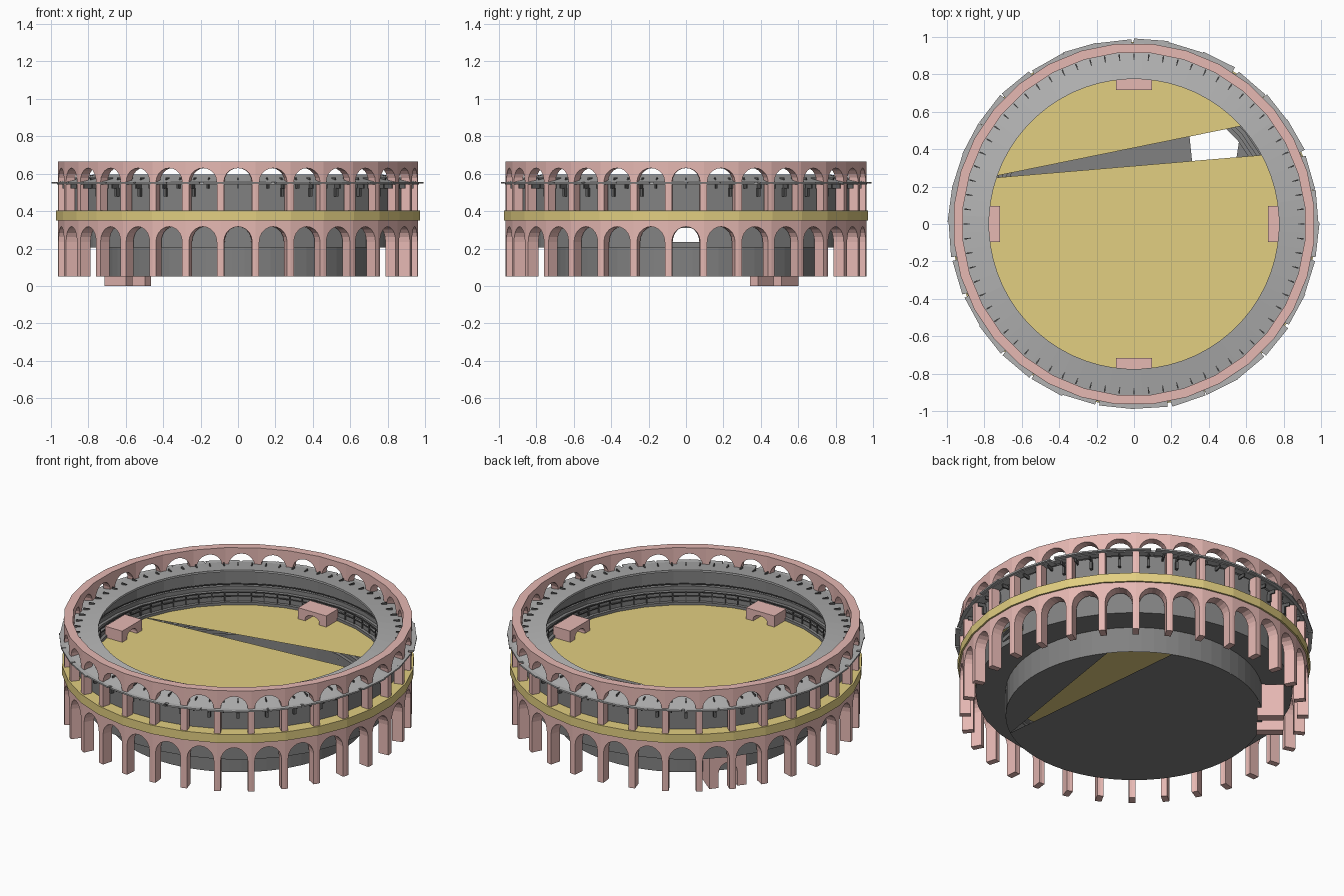
import bpy, bmesh, math, random
from mathutils import Matrix, Vector

if "Cube" in bpy.data.objects:
    bpy.data.objects.remove(bpy.data.objects["Cube"])
random.seed(4)
N = 32
H = math.pi / N


def mat(name, c):
    m = bpy.data.materials.new(name)
    m.diffuse_color = (*c, 1)
    m.use_nodes = True
    m.node_tree.nodes["Principled BSDF"].inputs["Base Color"].default_value = m.diffuse_color
    return m


PINK = mat("pink stone", (0.79, 0.48, 0.45))
SAND = mat("sand yellow", (0.76, 0.62, 0.22))
ROOF = mat("roof grey", (0.45, 0.45, 0.45))
GREY = mat("wall grey", (0.22, 0.22, 0.22))
DARK = mat("dark grey", (0.11, 0.11, 0.11))


def finish(bm, name, material, recalc=True):
    bmesh.ops.remove_doubles(bm, verts=bm.verts, dist=1e-5)
    if recalc:
        bmesh.ops.recalc_face_normals(bm, faces=bm.faces)
    me = bpy.data.meshes.new(name)
    bm.to_mesh(me)
    bm.free()
    me.materials.append(material)
    ob = bpy.data.objects.new(name, me)
    bpy.context.collection.objects.link(ob)
    return ob


def lathe(name, prof, material, n=64, closed=False, skip=None):
    """Revolve an (r, z) profile; skip(i, j) leaves a face out."""
    bm = bmesh.new()
    rings = []
    for i in range(n):
        a = 2 * math.pi * (i + 0.5) / n
        rings.append([bm.verts.new((r * math.cos(a), r * math.sin(a), z)) for r, z in prof])
    m = len(prof)
    for i in range(n):
        A, B = rings[i], rings[(i + 1) % n]
        for j in range(m if closed else m - 1):
            k = (j + 1) % m
            if not (skip and skip(i, j)):
                bm.faces.new((A[j], B[j], B[k], A[k]))
    return finish(bm, name, material)


def box(bm, size, mtx):
    bmesh.ops.create_cube(bm, size=1, matrix=mtx @ Matrix.Diagonal((*size, 1)))


def polar(a, r, z):
    return Matrix.Rotation(a, 4, 'Z') @ Matrix.Translation((r, 0, z))


def arch_outline(z0, spring, crown, top, open_u=0.8, seg=10):
    pts = [(-1, z0), (-open_u, z0)]
    for k in range(seg + 1):
        t = math.pi * (1 - k / seg)
        pts.append((open_u * math.cos(t), spring + (crown - spring) * math.sin(t)))
    return pts + [(open_u, z0), (1, z0), (1, top), (-1, top)]


def arch_panel(bm, pts, place):
    """Extrude an arch outline; place(u, z, side) gives the position."""
    f = [bm.verts.new(place(u, z, 1)) for u, z in pts]
    b = [bm.verts.new(place(u, z, 0)) for u, z in pts]
    bm.faces.new(f)
    bm.faces.new(b[::-1])
    for i in range(len(pts)):
        j = (i + 1) % len(pts)
        bm.faces.new((f[j], f[i], b[i], b[j]))


def arcade(name, ro, ri, *levels):
    bm = bmesh.new()
    pts = arch_outline(*levels)
    for i in range(N):
        rot = Matrix.Rotation(2 * math.pi * i / N, 3, 'Z')

        def place(u, z, s):
            r = ro if s else ri
            return rot @ Vector((r * math.cos(H), u * r * math.sin(H), z))
        arch_panel(bm, pts, place)
    finish(bm, name, PINK)


# Outer arcades and the band between them
arcade("lower_arcade", 0.968, 0.905, 0.05, 0.235, 0.317, 0.352)
arcade("upper_arcade", 0.968, 0.918, 0.40, 0.555, 0.63, 0.665)
lathe("yellow_band", [(0.90, 0.35), (0.978, 0.35), (0.978, 0.403), (0.90, 0.403)], SAND, 32, True)


def disc_parts(name, r, z, arcs, material):
    """Disc pieces bounded by an arc and its chord, leaving a wedge open."""
    bm = bmesh.new()
    for a0, a1 in arcs:
        n = int((a1 - a0) / 5)
        bm.faces.new([bm.verts.new((r * math.cos(math.radians(a0 + (a1 - a0) * k / n)),
                                    r * math.sin(math.radians(a0 + (a1 - a0) * k / n)), z))
                      for k in range(n + 1)])
    finish(bm, name, material, False)


# Arena floor, and the drum below it
disc_parts("sand_floor", 0.85, 0.357, [(39.5, 163.5), (163.5, 386.2)], SAND)
disc_parts("drum_bottom", 0.712, 0.05, [(67, 304.5), (-55.5, 38)], GREY)
lathe("drum_wall", [(0.712, 0.05), (0.712, 0.205)], GREY)
lathe("drum_ledge", [(0.712, 0.205), (0.88, 0.205)], GREY, 32)

# Lower back wall with open gateways on the x axis
lathe("lower_back_wall", [(0.88, 0.205), (0.88, 0.235), (0.88, 0.31), (0.88, 0.40)], GREY, 32,
      skip=lambda i, j: j == 1 and i in (15, 31))
lathe("upper_back_wall", [(0.905, 0.40), (0.905, 0.553)], GREY, 32)

# Stepped seating, rising through the arena floor; gateways stay open
steps = []
for k in range(10):
    r, z = 0.712 + 0.0193 * k, 0.205 + 0.024 * k
    steps += [(r, z), (r, z + 0.024), (r + 0.0193, z + 0.024)][(k > 0):]
lathe("seating", steps, GREY, 32,
      skip=lambda i, j: i in (15, 31) and 0.225 < (steps[j][1] + steps[j + 1][1]) / 2 < 0.32)
for r, z in ((0.838, 0.40), (0.838, 0.425), (0.87, 0.46)):
    lathe("seat_rail", [(r, z), (r + 0.006, z), (r + 0.006, z + 0.006), (r, z + 0.006)], DARK, 64, True)

# Conical roof ring with ragged outer slabs
lathe("roof", [(0.775, 0.583), (0.968, 0.543), (0.968, 0.555), (0.775, 0.595)], ROOF, 64, True)
bm = bmesh.new()
for i in range(N):
    a = 2 * math.pi * (i + 0.5) / N + random.uniform(-0.015, 0.015)
    box(bm, (0.07, 0.187, 0.009), polar(a, 0.951 + random.uniform(-0.004, 0.006), 0.551)
        @ Matrix.Rotation(random.uniform(-0.03, 0.03), 4, 'Z'))
finish(bm, "roof_edge_slabs", ROOF)

# Roof ribs, rail posts and hanging brackets
bm = bmesh.new()
for i in range(72):
    a = 2 * math.pi * i / 72
    box(bm, (0.035, 0.007, 0.012), polar(a, 0.893, 0.573))
    box(bm, (0.006, 0.006, 0.075), polar(a, 0.841, 0.394))
    box(bm, (0.045, 0.008, 0.02), polar(a, 0.93, 0.532))
    if i % 2:
        box(bm, (0.02, 0.015, 0.045), polar(a, 0.915, 0.50))
finish(bm, "roof_ribs_and_posts", DARK)


def portal(name, angle, r, w, d, levels, open_u):
    bm = bmesh.new()
    rot = Matrix.Rotation(angle, 3, 'Z')
    arch_panel(bm, arch_outline(*levels, open_u, 8),
               lambda u, z, s: rot @ Vector((r + (s - 0.5) * d, u * w / 2, z)))
    finish(bm, name, PINK)


# Four arena portals and the tall outside gate
for q in range(4):
    portal("arena_portal", q * math.pi / 2, 0.775, 0.19, 0.115, (0.357, 0.37, 0.40, 0.425), 0.5)
portal("outer_gate", math.radians(141.3), 0.755, 0.215, 0.148, (0.0, 0.09, 0.15, 0.20), 0.5)
